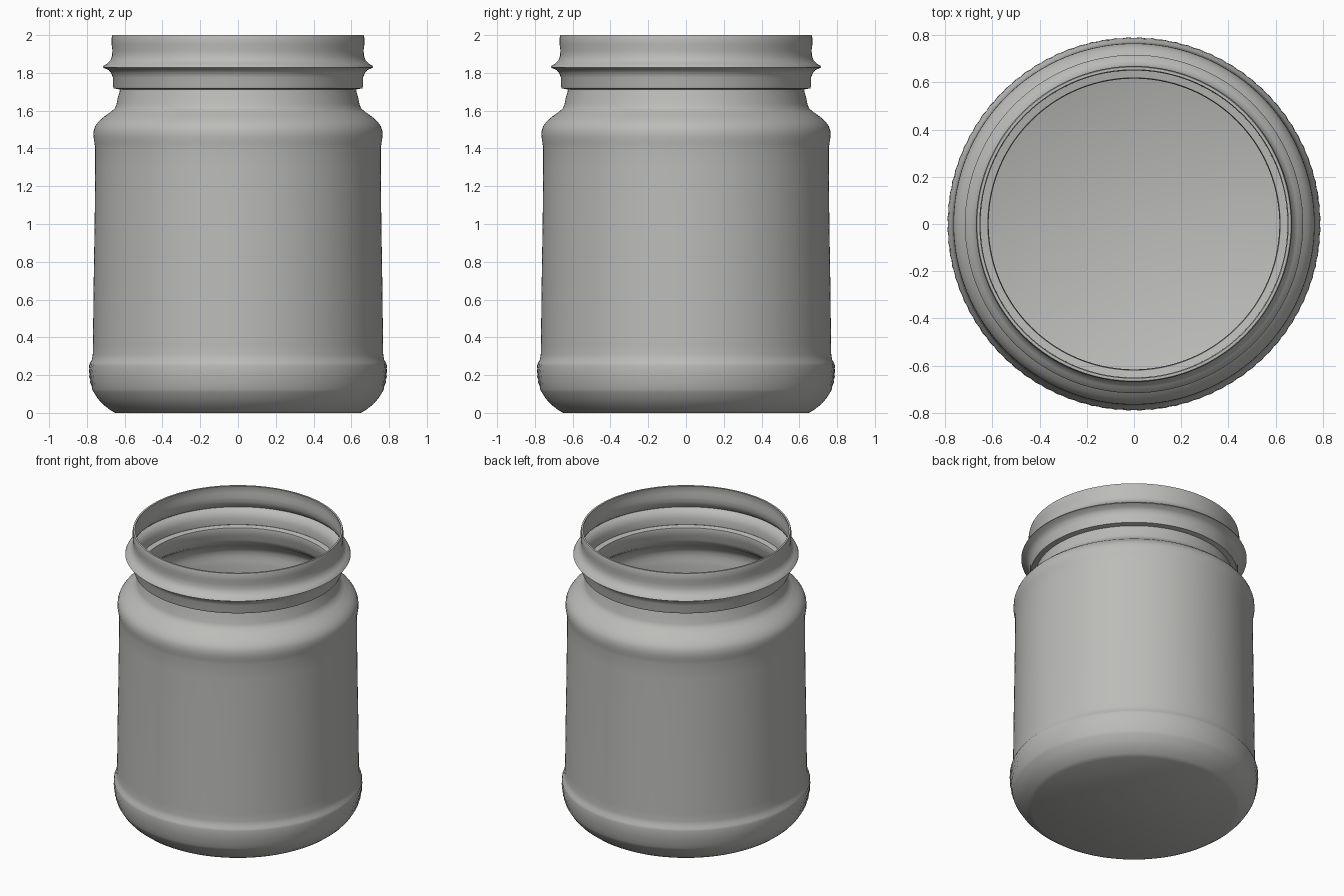
import bpy, bmesh, math

if "Cube" in bpy.data.objects:
    bpy.data.objects.remove(bpy.data.objects["Cube"])

SEG = 192
WALL = 0.012

glass = bpy.data.materials.new("warm grey")
glass.diffuse_color = (0.5, 0.5, 0.485, 1)
glass.use_nodes = True
glass.node_tree.nodes["Principled BSDF"].inputs["Base Color"].default_value = glass.diffuse_color

# outer silhouette (radius, height) from base to rim
outer = [(0.65, 0.0), (0.675, 0.014), (0.715, 0.045), (0.742, 0.075), (0.764, 0.11),
         (0.772, 0.125), (0.774, 0.14), (0.782, 0.16), (0.782, 0.175), (0.787, 0.19),
         (0.786, 0.205), (0.789, 0.22), (0.787, 0.235), (0.788, 0.25), (0.784, 0.265),
         (0.774, 0.28), (0.769, 0.31), (0.768, 0.36), (0.764, 0.7), (0.759, 1.0),
         (0.756, 1.3), (0.756, 1.4), (0.76, 1.43), (0.765, 1.46), (0.764, 1.495),
         (0.755, 1.52), (0.738, 1.543), (0.71, 1.568), (0.675, 1.592), (0.652, 1.612),
         (0.643, 1.635), (0.636, 1.67), (0.627, 1.7), (0.625, 1.712), (0.658, 1.718),
         (0.662, 1.73), (0.662, 1.775), (0.672, 1.8), (0.685, 1.815), (0.716, 1.829),
         (0.712, 1.837), (0.692, 1.85), (0.675, 1.868), (0.667, 1.89), (0.665, 1.92),
         (0.669, 1.95), (0.669, 1.985), (0.665, 2.0)]


def inset(profile, d):
    """Offset a profile inwards along its normals."""
    result = []
    for i, (r, z) in enumerate(profile):
        a, b = profile[max(i - 1, 0)], profile[min(i + 1, len(profile) - 1)]
        dr, dz = b[0] - a[0], b[1] - a[1]
        n = math.hypot(dr, dz)
        result.append((r - d * dz / n, z + d * dr / n))
    return result


inner = inset(outer, WALL)
inner[0] = (0.648, WALL)
inner[-1] = (0.653, 2.0)
profile = outer + inner[::-1]

# revolve the closed wall, with fine knurling on the heel bands
bm = bmesh.new()
rings = []
for k, (r, z) in enumerate(profile):
    knurl = 0.0015 if k < len(outer) and z in (0.16, 0.19, 0.22, 0.25) else 0
    ring = []
    for i in range(SEG):
        a = 2 * math.pi * i / SEG
        q = r + knurl * (1 if i % 2 else -1)
        ring.append(bm.verts.new((q * math.cos(a), q * math.sin(a), z)))
    rings.append(ring)
for lo, hi in zip(rings, rings[1:]):
    for i in range(SEG):
        j = (i + 1) % SEG
        bm.faces.new((lo[i], lo[j], hi[j], hi[i]))

# flat underside and inside floor
bm.faces.new(rings[0][::-1])
bm.faces.new(rings[-1])

mesh = bpy.data.meshes.new("jar")
bm.to_mesh(mesh)
bm.free()
mesh.materials.append(glass)
jar = bpy.data.objects.new("jar", mesh)
bpy.context.collection.objects.link(jar)
bpy.context.view_layer.objects.active = jar
jar.select_set(True)
bpy.ops.object.shade_smooth_by_angle(angle=math.radians(40))
